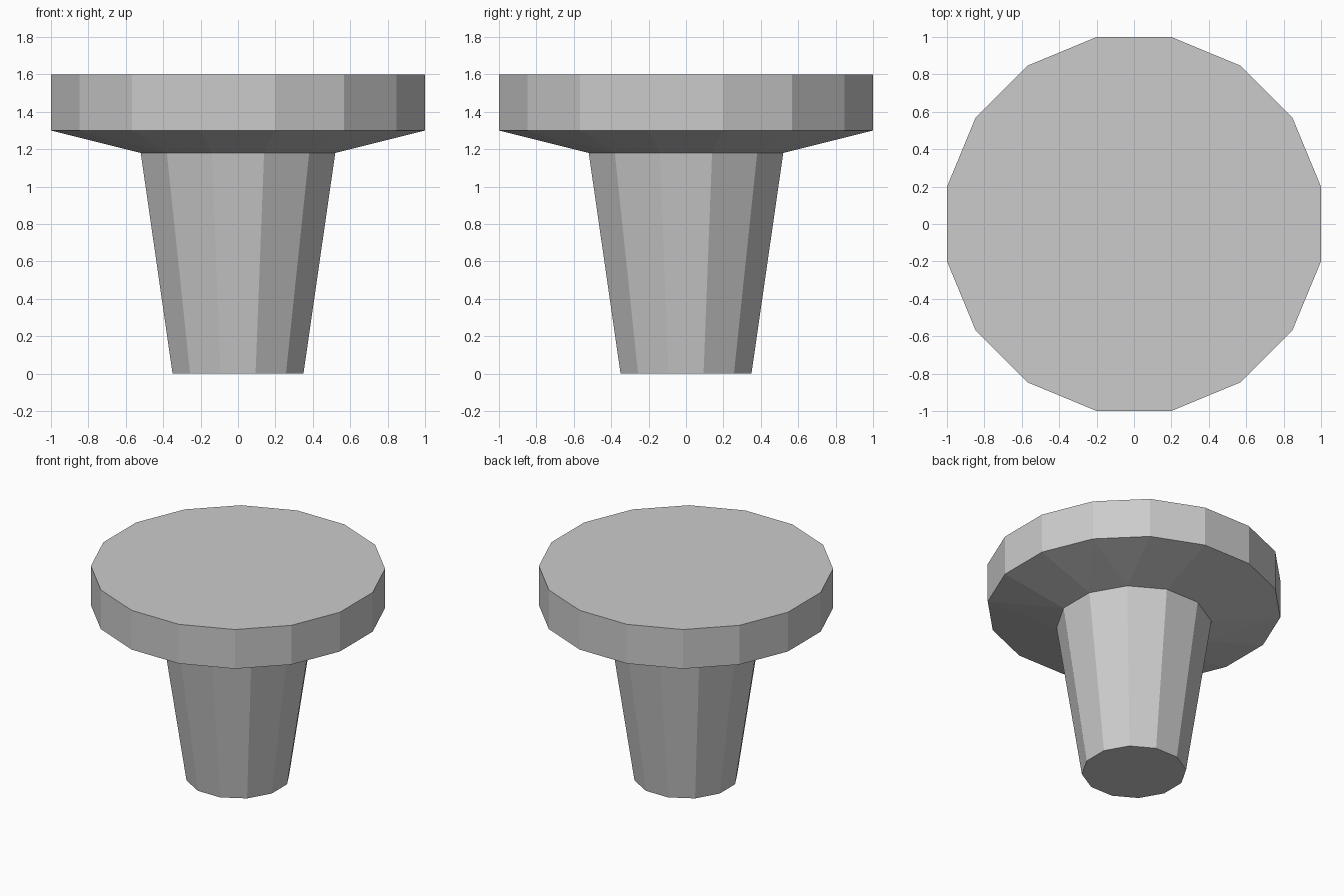
import bpy, bmesh
from math import cos, sin, pi, radians
from mathutils import Vector

if "Cube" in bpy.data.objects:
    bpy.data.objects.remove(bpy.data.objects["Cube"])


def ring(bm, sides, apothem, z):
    """Regular polygon of vertices with flat sides facing the axes."""
    r = apothem / cos(pi / sides)
    return [bm.verts.new((r * cos((i + 0.5) * 2 * pi / sides),
                          r * sin((i + 0.5) * 2 * pi / sides), z))
            for i in range(sides)]


bm = bmesh.new()

# Cap: 16-sided disc with an underside tapering to the 12-sided stem
verts = ring(bm, 16, 1.0, 1.6) + ring(bm, 16, 1.0, 1.3) + ring(bm, 12, 0.52, 1.18)
bmesh.ops.convex_hull(bm, input=verts)
bmesh.ops.dissolve_limit(bm, angle_limit=radians(0.5), verts=bm.verts[:], edges=bm.edges[:])

# Stem: pull the lowest face down to the ground, narrowing it
bottom = min(bm.faces, key=lambda f: f.calc_center_median().z)
result = bmesh.ops.extrude_discrete_faces(bm, faces=[bottom])
foot = result["faces"][0]
for v in foot.verts:
    s = 0.35 / 0.52
    v.co = Vector((v.co.x * s, v.co.y * s, 0.0))

bmesh.ops.recalc_face_normals(bm, faces=bm.faces[:])
mesh = bpy.data.meshes.new("capped_stem")
bm.to_mesh(mesh)
bm.free()
bpy.context.collection.objects.link(bpy.data.objects.new("capped_stem", mesh))
